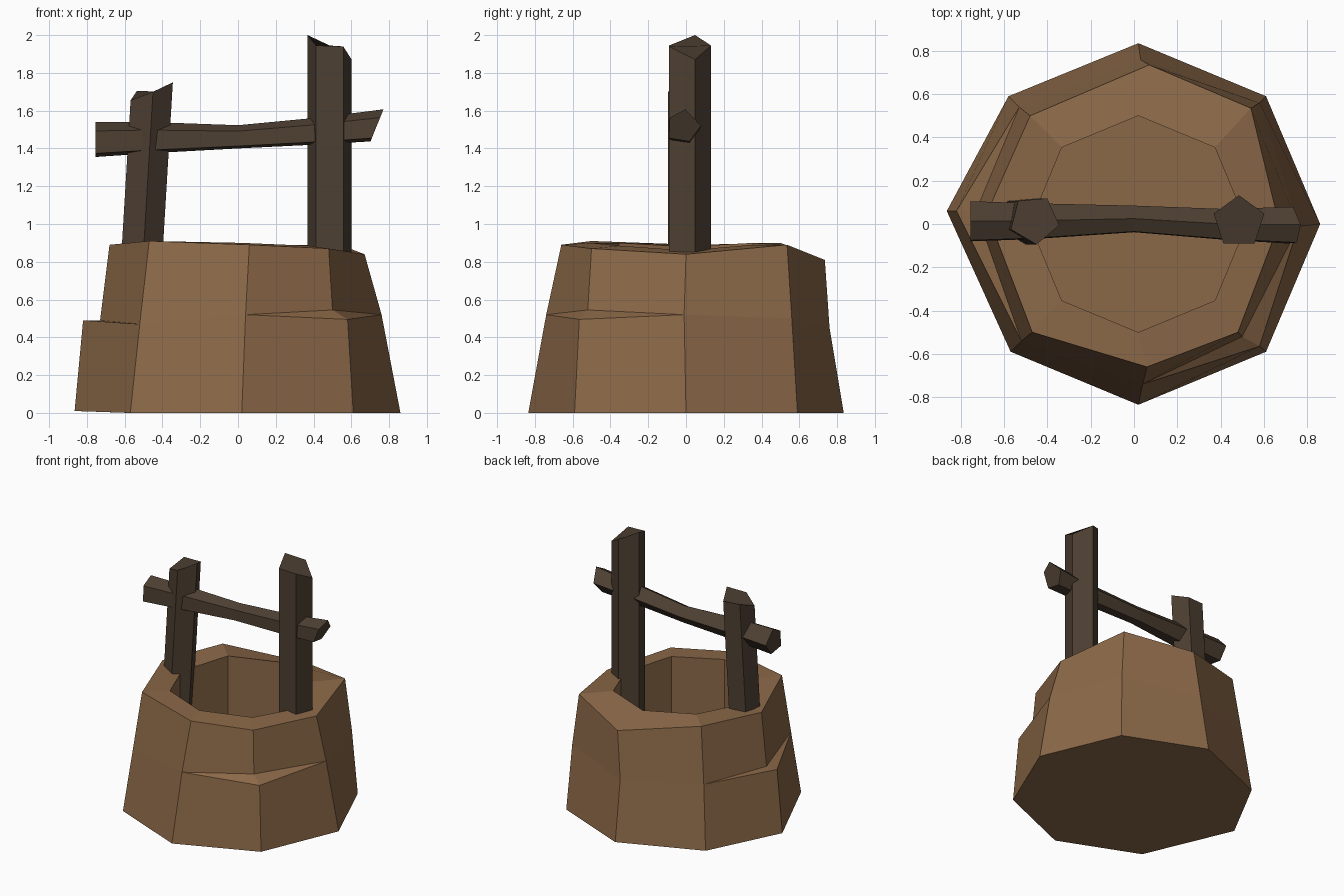
import bpy, bmesh
from math import cos, sin, radians

if "Cube" in bpy.data.objects:
    bpy.data.objects.remove(bpy.data.objects["Cube"])


def material(name, rgb):
    m = bpy.data.materials.new(name)
    m.diffuse_color = (*rgb, 1)
    m.use_nodes = True
    m.node_tree.nodes["Principled BSDF"].inputs["Base Color"].default_value = m.diffuse_color
    return m


def loft(name, rings, mat):
    """Skin a list of equal-length rings and cap both ends."""
    bm = bmesh.new()
    loops = [[bm.verts.new(p) for p in ring] for ring in rings]
    n = len(rings[0])
    for a, b in zip(loops, loops[1:]):
        for i in range(n):
            j = (i + 1) % n
            bm.faces.new((a[i], a[j], b[j], b[i]))
    bm.faces.new(loops[0][::-1])
    bm.faces.new(loops[-1])
    bmesh.ops.remove_doubles(bm, verts=bm.verts, dist=0.0005)
    bmesh.ops.recalc_face_normals(bm, faces=bm.faces)
    me = bpy.data.meshes.new(name)
    bm.to_mesh(me)
    bm.free()
    me.materials.append(mat)
    ob = bpy.data.objects.new(name, me)
    bpy.context.collection.objects.link(ob)
    return ob


stone = material("stone", (0.26, 0.14, 0.065))
wood = material("dark_wood", (0.075, 0.05, 0.032))

# Well wall: uneven octagon rings, from the right corner going counter-clockwise
base = [(.86, 0, 0), (.61, .59, 0), (.02, .835, 0), (-.58, .59, 0),
        (-.865, .06, .01), (-.57, -.59, 0), (.02, -.835, 0), (.61, -.59, 0)]
middle = [(.76, -.01, .52), (.58, .56, .5), (.03, .76, .45), (-.53, .54, .48),
          (-.82, .06, .49), (-.52, -.54, .47), (.04, -.74, .52), (.58, -.565, .495)]
# Two corners are set back to form the broken ledges
setback = list(middle)
setback[4] = (-.73, .06, .49)
setback[7] = (.50, -.52, .545)
rim = [(.67, 0, .84), (.54, .535, .89), (.07, .735, .81), (-.48, .5, .9),
       (-.68, .05, .89), (-.47, -.5, .91), (.06, -.66, .89), (.48, -.5, .87)]
rim_z = [.86, .89, .89, .9, .88, .9, .9, .885]
shaft = [(.02 + .5 * cos(radians(45 * i)), .5 * sin(radians(45 * i))) for i in range(8)]
shaft_top = [(x, y, z) for (x, y), z in zip(shaft, rim_z)]
shaft_floor = [(x, y, .06) for x, y in shaft]
loft("well_wall", [base, middle, setback, rim, shaft_top, shaft_floor], stone)


# Posts: five-sided, with a broken, uneven top
def post(name, centre, radius, turn, lean, bottom, tops):
    def corner(i, z):
        a = radians(turn + 72 * i)
        return (centre[0] + lean * (z - tops[0]) + radius * cos(a),
                centre[1] + radius * sin(a), z)
    loft(name, [[corner(i, bottom) for i in range(5)],
                [corner(i, z) for i, z in enumerate(tops)]], wood)


post("right_post", (.485, .01), .123, 18, 0, .4, [1.87, 1.945, 2.0, 1.945, 1.94])
post("left_post", (-.457, .02), .115, -13, .06, .4, [1.75, 1.70, 1.705, 1.655, 1.70])

# Crossbeam: five-sided section swept through a slight sag, sheared at the right end
profile = [(-.95, .5), (0, 1), (.95, 0), (.25, -.95), (-1, -.75)]
stations = [(-.755, .015, 1.445, .095, 0), (-.47, .015, 1.455, .085, 0),
            (.0, .025, 1.46, .063, 0), (.42, .0, 1.49, .073, 0),
            (.735, -.003, 1.52, .087, .035)]
loft("crossbeam", [[(x + shear * v, y + r * u, z + r * v) for u, v in profile]
                   for x, y, z, r, shear in stations], wood)
